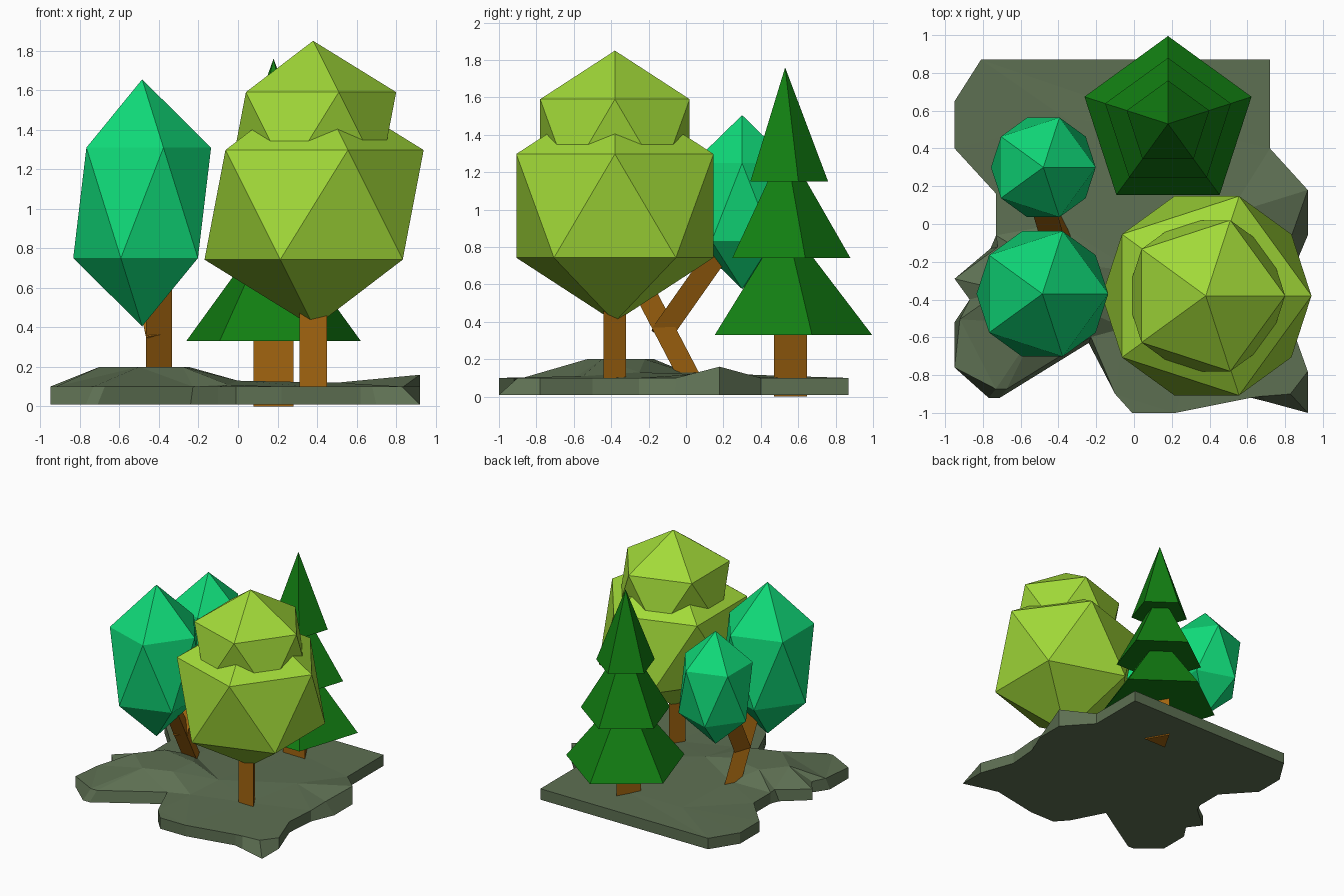
import bpy, bmesh
from mathutils import Vector, Matrix
from mathutils.geometry import delaunay_2d_cdt

if "Cube" in bpy.data.objects:
    bpy.data.objects.remove(bpy.data.objects["Cube"])


def material(name, rgb):
    m = bpy.data.materials.new(name)
    m.diffuse_color = (*rgb, 1)
    m.use_nodes = True
    m.node_tree.nodes["Principled BSDF"].inputs["Base Color"].default_value = m.diffuse_color
    return m


LIME = material("lime_leaves", (0.36, 0.70, 0.04))
TEAL = material("teal_leaves", (0.005, 0.70, 0.19))
PINE = material("pine_needles", (0.006, 0.21, 0.006))
BARK = material("bark", (0.36, 0.13, 0.005))
EARTH = material("earth", (0.11, 0.16, 0.085))


def finish(name, bm, mat):
    bmesh.ops.recalc_face_normals(bm, faces=bm.faces)
    me = bpy.data.meshes.new(name)
    bm.to_mesh(me)
    bm.free()
    me.materials.append(mat)
    ob = bpy.data.objects.new(name, me)
    bpy.context.collection.objects.link(ob)


def crown(name, centre, r, rz, mat):
    bm = bmesh.new()
    bmesh.ops.create_icosphere(bm, subdivisions=1, radius=1,
                               matrix=Matrix.LocRotScale(Vector(centre), None, Vector((r, r, rz))))
    finish(name, bm, mat)


def cone(name, a, b, sides, r1, r2, mat):
    a, b = Vector(a), Vector(b)
    rot = Vector((0, 0, 1)).rotation_difference(b - a)
    bm = bmesh.new()
    bmesh.ops.create_cone(bm, cap_ends=True, segments=sides, radius1=r1, radius2=r2,
                          depth=(b - a).length,
                          matrix=Matrix.LocRotScale((a + b) / 2, rot, None))
    finish(name, bm, mat)


# Broad lime tree
crown("lime_crown_lower", (0.385, -0.38, 1.02), 0.62, 0.62, LIME)
crown("lime_crown_upper", (0.38, -0.38, 1.38), 0.47, 0.47, LIME)
cone("lime_trunk", (0.38, -0.40, 0.06), (0.38, -0.40, 0.65), 3, 0.08, 0.08, BARK)

# Forked teal tree
crown("teal_crown_front", (-0.485, -0.37, 1.03), 0.39, 0.625, TEAL)
crown("teal_crown_back", (-0.48, 0.30, 1.04), 0.31, 0.465, TEAL)
cone("teal_trunk", (-0.40, 0.01, 0.08), (-0.40, -0.34, 0.75), 3, 0.075, 0.075, BARK)
cone("teal_branch", (-0.40, -0.15, 0.34), (-0.49, 0.16, 0.78), 3, 0.075, 0.075, BARK)

# Three-tier pine
for i, (z, r) in enumerate([(0.33, 0.465), (0.74, 0.35), (1.15, 0.23)]):
    cone(f"pine_tier_{i + 1}", (0.18, 0.53, z), (0.18, 0.53, z + 0.61), 5, r, 0, PINE)
cone("pine_trunk", (0.18, 0.53, 0), (0.18, 0.53, 0.5), 3, 0.117, 0.117, BARK)

# Ground slab: outline (x, y, top height, inset of the top edge)
outline = [
    (-0.81, 0.87, .10, 1), (0.72, 0.87, .10, 1), (0.72, 0.40, .10, 1), (0.92, 0.18, .16, 1),
    (0.92, -0.06, .10, .91), (0.84, -0.25, .10, 1), (0.82, -0.50, .10, 1), (0.92, -0.78, .10, 1),
    (0.92, -1.0, .10, .9), (0.70, -0.94, .10, .97), (0.62, -0.92, .10, 1), (0.22, -1.0, .10, 1),
    (-0.01, -1.0, .10, 1), (-0.10, -0.90, .10, 1), (-0.24, -0.63, .10, .95), (-0.71, -0.92, .10, .95),
    (-0.77, -0.92, .10, .95), (-0.95, -0.76, .10, 1), (-0.95, -0.52, .10, .97), (-0.87, -0.40, .10, 1),
    (-0.95, -0.29, .10, 1), (-0.76, -0.13, .10, .95), (-0.73, -0.06, .10, 1), (-0.73, 0.16, .10, 1),
    (-0.95, 0.40, .10, 1), (-0.95, 0.65, .10, 1)]
# Raised mound under the teal tree and the gentle flats
inner = [
    (-0.70, -0.35, .20), (-0.50, -0.53, .20), (-0.28, -0.45, .20), (-0.25, -0.22, .20),
    (-0.55, -0.17, .20), (-0.40, 0.0, .13), (0.0, -0.25, .13), (-0.05, -0.55, .11),
    (0.38, -0.40, .10), (0.18, 0.53, .10), (0.50, 0.05, .12), (-0.35, 0.55, .11)]
n = len(outline)
flat = [Vector((x * s, y * s)) for x, y, _, s in outline] + [Vector(p[:2]) for p in inner]
height = [p[2] for p in outline + inner]
verts, _, faces, origin, _, _ = delaunay_2d_cdt(flat, [], [list(range(n))], 1, 1e-5)
bm = bmesh.new()
top = {}
new = []
for v, src in zip(verts, origin):
    new.append(bm.verts.new((v.x, v.y, height[src[0]] if src else 0.10)))
    for s in src:
        top[s] = new[-1]
for f in faces:
    bm.faces.new([new[i] for i in f])
low = [bm.verts.new((x, y, 0.01)) for x, y, _, _ in outline]
for i in range(n):
    j = (i + 1) % n
    bm.faces.new((top[i], top[j], low[j], low[i]))
base = bm.faces.new(low)
bmesh.ops.triangulate(bm, faces=[base])
finish("ground", bm, EARTH)
